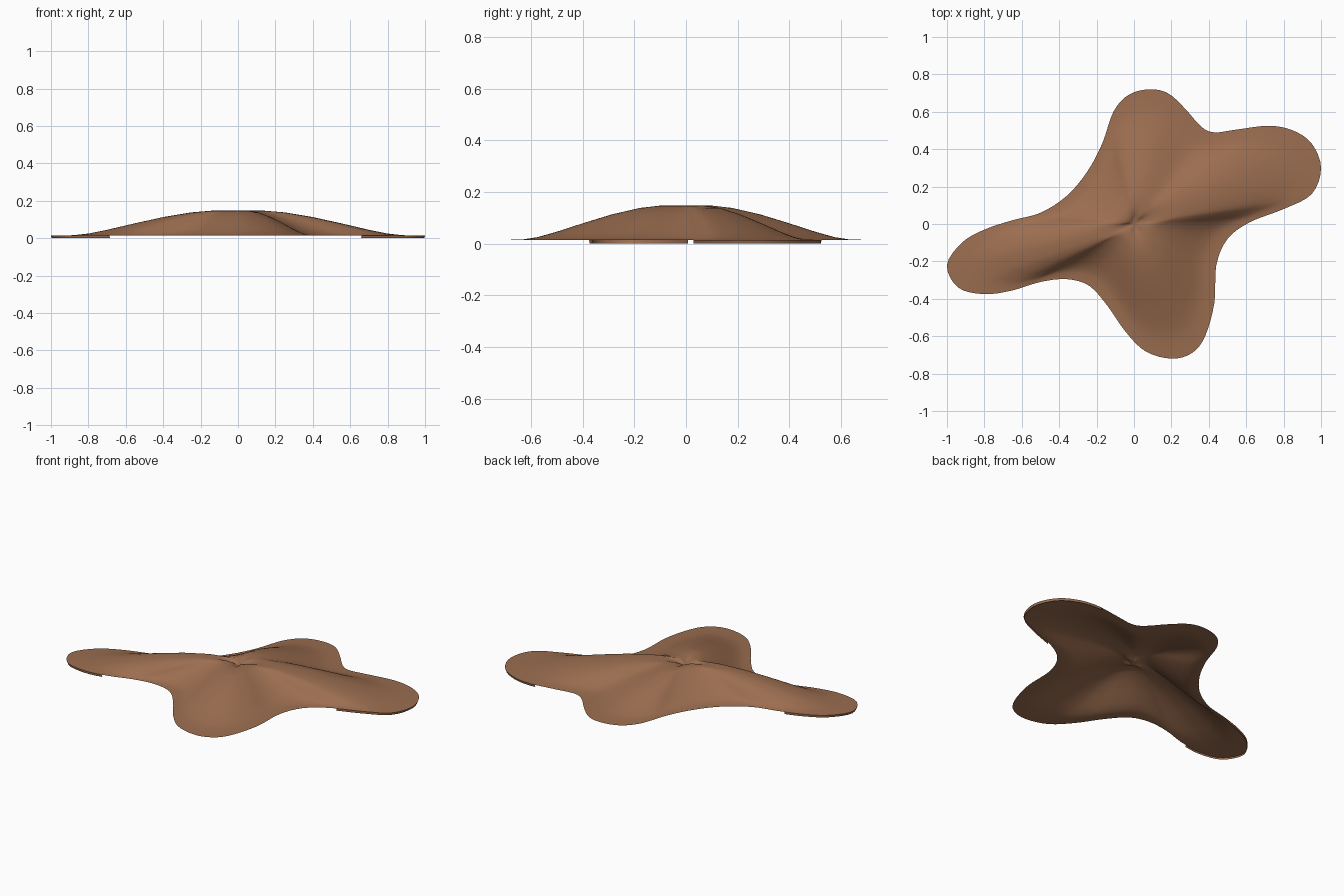
import bpy, bmesh, math
from mathutils import Vector

if "Cube" in bpy.data.objects:
    bpy.data.objects.remove(bpy.data.objects["Cube"])

# rim outline, counter-clockwise
OUT = [(1, .3), (.95, .43), (.85, .5), (.72, .525), (.55, .505), (.43, .49), (.36, .52), (.27, .62),
       (.18, .7), (.08, .72), (-.03, .69), (-.11, .6), (-.17, .43), (-.25, .28), (-.36, .15),
       (-.5, .06), (-.65, .02), (-.8, -.03), (-.92, -.1), (-1, -.22), (-.94, -.34), (-.8, -.375),
       (-.65, -.355), (-.5, -.31), (-.36, -.295), (-.24, -.33), (-.14, -.44), (-.05, -.57),
       (.06, -.68), (.2, -.72), (.31, -.69), (.38, -.6), (.43, -.42), (.44, -.22), (.5, -.08),
       (.62, .01), (.8, .08), (.95, .16)]
# height from centre (t = 0) to rim (t = 1)
PROFILE = [(0, .115), (.06, .135), (.13, .148), (.25, .138), (.4, .113), (.55, .08), (.7, .045),
           (.8, .025), (.88, .016), (1, .014)]


def smooth_loop(pts, steps):
    """Closed Catmull-Rom curve through the points."""
    p = [Vector(q) for q in pts]
    n, res = len(p), []
    for i in range(n):
        a, b, c, d = (p[(i + k) % n] for k in (-1, 0, 1, 2))
        for s in range(steps):
            t = s / steps
            res.append(.5 * (2 * b + (c - a) * t + (2 * a - 5 * b + 4 * c - d) * t * t
                             + (3 * b - a - 3 * c + d) * t ** 3))
    return res


def make_object(name, bm, mat):
    me = bpy.data.meshes.new(name)
    bm.to_mesh(me)
    bm.free()
    me.materials.append(mat)
    for f in me.polygons:
        f.use_smooth = True
    ob = bpy.data.objects.new(name, me)
    bpy.context.collection.objects.link(ob)
    return ob


brown = bpy.data.materials.new("warm_brown")
brown.diffuse_color = (.33, .155, .08, 1)
brown.use_nodes = True
brown.node_tree.nodes["Principled BSDF"].inputs["Base Color"].default_value = brown.diffuse_color
rim = smooth_loop(OUT, 4)
n = len(rim)

# domed four-lobed sheet: scaled rings around the centre
bm = bmesh.new()
centre = bm.verts.new((0, 0, PROFILE[0][1]))
prev = None
for t, z in PROFILE[1:]:
    ring = [bm.verts.new((q.x * t, q.y * t, z)) for q in rim]
    for i in range(n):
        j = (i + 1) % n
        if prev:
            bm.faces.new((prev[i], ring[i], ring[j], prev[j]))
        else:
            bm.faces.new((centre, ring[i], ring[j]))
    prev = ring
make_object("draped_sheet", bm, brown)

# thin turned-down lip at the two long tips
bm = bmesh.new()
for i in range(n):
    a, b = rim[i], rim[(i + 1) % n]
    if min(abs(a.x), abs(b.x)) > .66:
        bm.faces.new([bm.verts.new(v) for v in
                      ((a.x * .995, a.y * .995, 0), (b.x * .995, b.y * .995, 0),
                       (b.x, b.y, .014), (a.x, a.y, .014))])
bmesh.ops.remove_doubles(bm, verts=bm.verts, dist=1e-5)
make_object("tip_lip", bm, brown)
